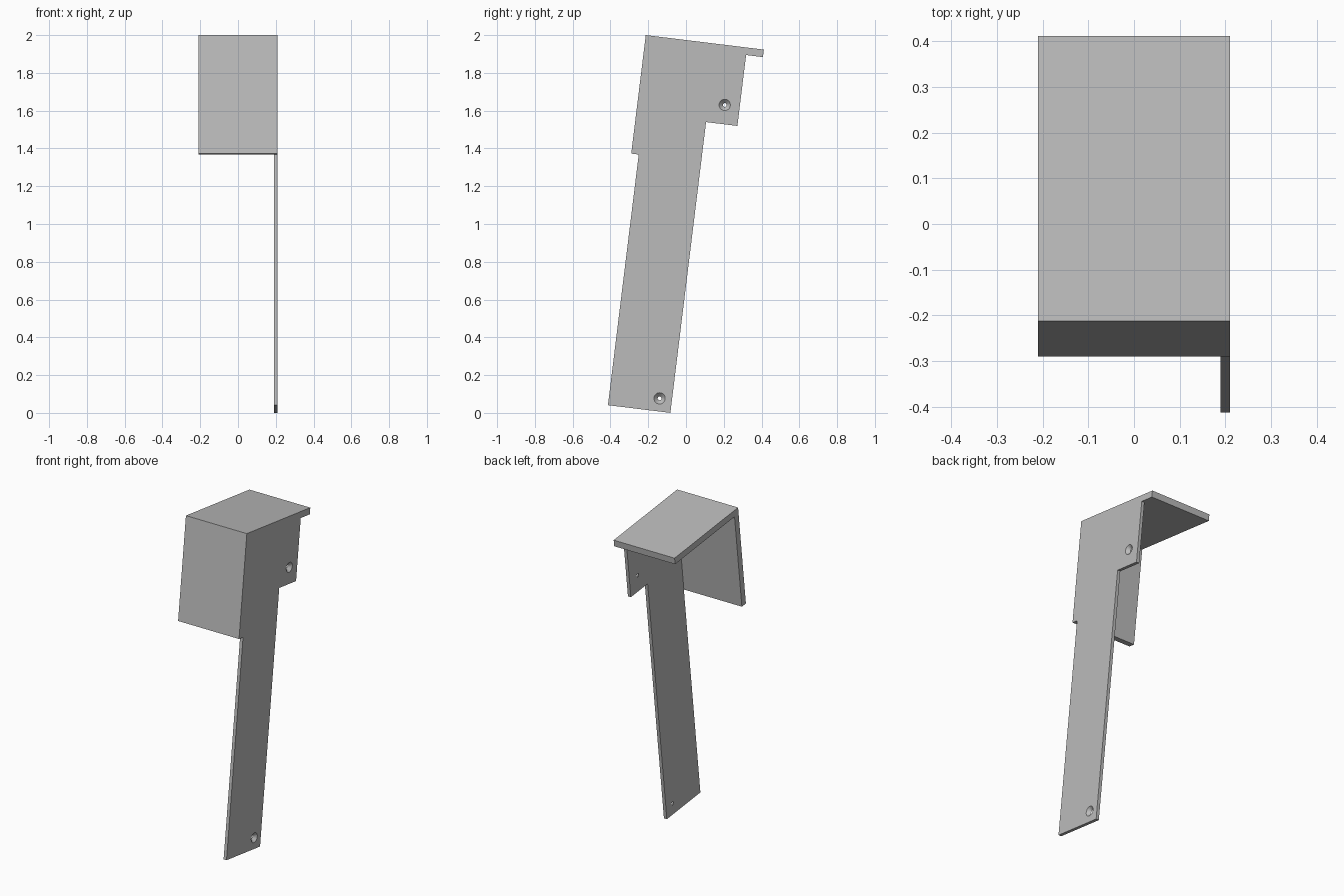
import bpy, bmesh, math
from mathutils import Matrix

cube = bpy.data.objects.get("Cube")
if cube:
    bpy.data.objects.remove(cube, do_unlink=True)

grey = bpy.data.materials.new("plain grey")
grey.use_nodes = True
colour = (0.5, 0.5, 0.5, 1)
grey.diffuse_color = colour
grey.node_tree.nodes["Principled BSDF"].inputs["Base Color"].default_value = colour

# The whole bracket leans forward about its top front edge
LEAN = Matrix.Translation((0, -0.213, 2.0)) @ Matrix.Rotation(math.radians(-7), 4, "X")
HALF = 0.21      # half width
SHEET = 0.04     # lid and front panel thickness
WALL = 0.02      # side plate thickness


def add_object(name, bm):
    bmesh.ops.recalc_face_normals(bm, faces=bm.faces)
    bm.transform(LEAN)
    mesh = bpy.data.meshes.new(name)
    bm.to_mesh(mesh)
    bm.free()
    mesh.materials.append(grey)
    obj = bpy.data.objects.new(name, mesh)
    bpy.context.collection.objects.link(obj)
    return obj


def prism(name, profile, x0, x1):
    """Extrude a (depth, drop) outline along x."""
    bm = bmesh.new()
    face = bm.faces.new([bm.verts.new((x0, y, -d)) for y, d in profile])
    extruded = bmesh.ops.extrude_face_region(bm, geom=[face])["geom"]
    verts = [g for g in extruded if isinstance(g, bmesh.types.BMVert)]
    bmesh.ops.translate(bm, verts=verts, vec=(x1 - x0, 0, 0))
    return add_object(name, bm)


def rectangle(y0, y1, d0, d1):
    return [(y0, d0), (y1, d0), (y1, d1), (y0, d1)]


# Lid with rear lip, and front panel hanging below it
prism("lid", rectangle(0, 0.63, 0, SHEET), -HALF, HALF)
prism("front_panel", rectangle(0, SHEET, SHEET, 0.632), -HALF, HALF)

# Side plate: wide head and long leg
outline = [(SHEET, SHEET), (0.54, SHEET), (0.54, 0.418),
           (0.373, 0.418), (0.373, 1.969), (SHEET, 1.969)]
plate = prism("side_plate", outline, HALF - WALL, HALF)

# Countersunk screw holes, widening outwards
for depth, drop in ((0.46, 0.316), (0.307, 1.90)):
    bm = bmesh.new()
    place = Matrix.Translation((HALF - WALL / 2, depth, -drop)) @ Matrix.Rotation(math.pi / 2, 4, "Y")
    bmesh.ops.create_cone(bm, cap_ends=True, segments=32, radius1=0.005,
                          radius2=0.035, depth=0.03, matrix=place)
    cutter = add_object("hole_cutter", bm)
    cutter.hide_render = True
    cut = plate.modifiers.new("hole", "BOOLEAN")
    cut.operation = "DIFFERENCE"
    cut.solver = "EXACT"
    cut.object = cutter
    bpy.context.view_layer.objects.active = plate
    bpy.ops.object.modifier_apply(modifier=cut.name)
    bpy.data.objects.remove(cutter, do_unlink=True)

# Smooth the hole walls, keep the plate edges sharp
bpy.ops.object.select_all(action="DESELECT")
plate.select_set(True)
bpy.context.view_layer.objects.active = plate
bpy.ops.object.shade_smooth_by_angle(angle=math.radians(30))
